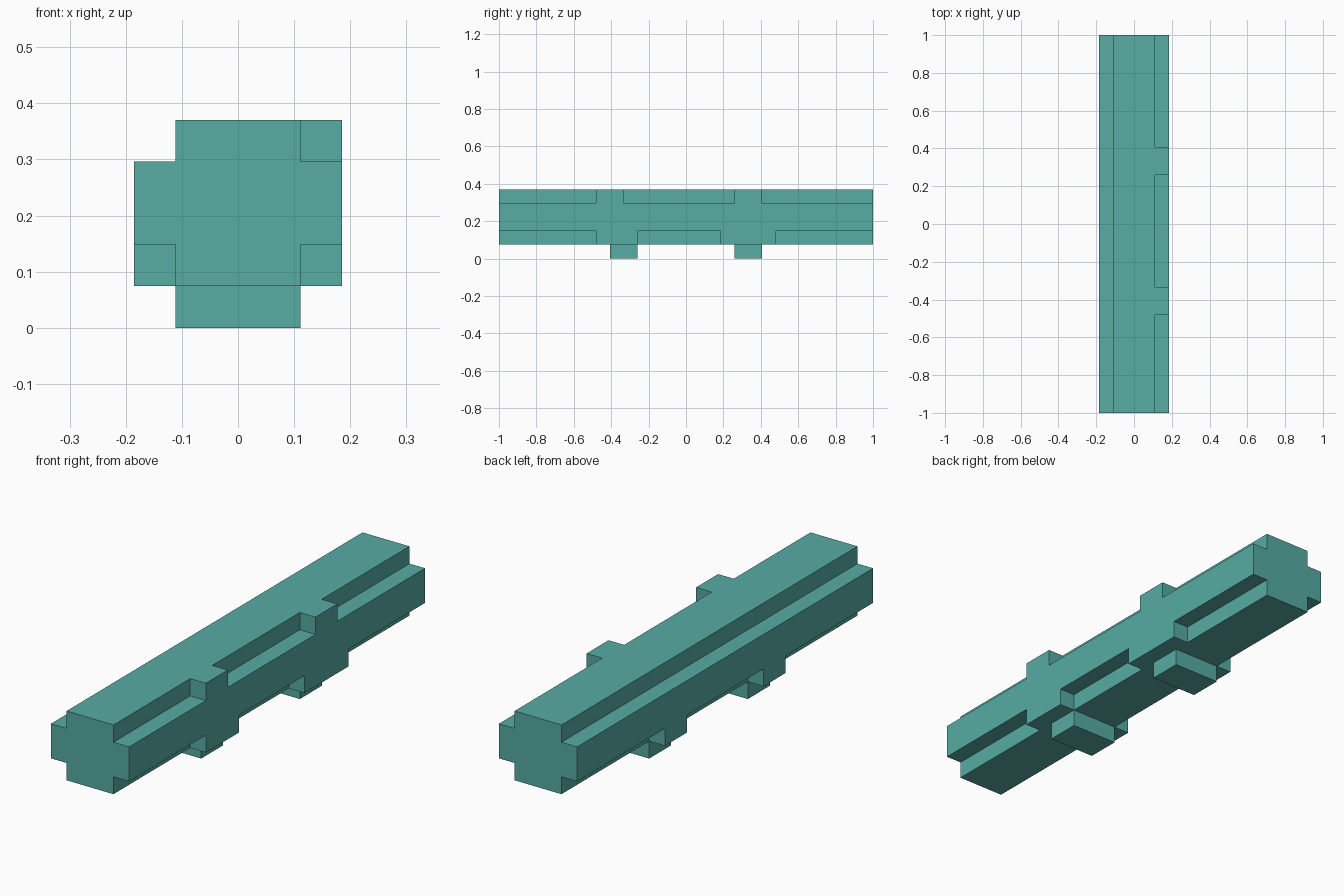
import bpy, bmesh

cube = bpy.data.objects.get("Cube")
if cube:
    bpy.data.objects.remove(cube, do_unlink=True)

U = 2 / 27  # one module; the beam is 27 modules long

# Single teal colour
teal = bpy.data.materials.new("teal")
teal.use_nodes = True
colour = (0.095, 0.413, 0.366, 1)
teal.diffuse_color = colour
teal.node_tree.nodes["Principled BSDF"].inputs["Base Color"].default_value = colour


def prism(name, profile, y0, y1):
    """Extrude an (x, z) profile from y0 to y1, all in modules."""
    bm = bmesh.new()
    face = bm.faces.new([bm.verts.new((x * U, y0 * U, z * U)) for x, z in profile])
    ext = bmesh.ops.extrude_face_region(bm, geom=[face])
    moved = [v for v in ext["geom"] if isinstance(v, bmesh.types.BMVert)]
    bmesh.ops.translate(bm, verts=moved, vec=(0, (y1 - y0) * U, 0))
    bmesh.ops.recalc_face_normals(bm, faces=bm.faces)
    mesh = bpy.data.meshes.new(name)
    bm.to_mesh(mesh)
    bm.free()
    mesh.materials.append(teal)
    ob = bpy.data.objects.new(name, mesh)
    bpy.context.collection.objects.link(ob)
    return ob


def block(name, x, z, y):
    return prism(name, [(x[0], z[0]), (x[1], z[0]), (x[1], z[1]), (x[0], z[1])], *y)


# Long beam with a rebate along each of its four edges
half = [(1.5, 1), (1.5, 2), (2.5, 2), (2.5, 4), (1.5, 4), (1.5, 5)]
beam = prism("beam", half + [(-x, z) for x, z in reversed(half)], -13.5, 13.5)

# Blocks filling the rebates, and feet below; each is sunk into the beam
parts = []
for y in ((-6.5, -4.5), (3.5, 5.5)):
    parts.append(block("upper_left_tab", (1, 2.5), (3, 5), y))
for y in ((-6.5, -3.5), (2.5, 6.5)):
    parts.append(block("lower_left_tab", (1, 2.5), (1, 3), y))
for y in ((-5.5, -3.5), (3.5, 5.5)):
    parts.append(block("lower_right_tab", (-2.5, -1), (1, 3), y))
    parts.append(block("foot", (-1.5, 1.5), (0, 2), y))

# Fuse everything into one clean solid
bpy.context.view_layer.objects.active = beam
for part in parts:
    mod = beam.modifiers.new("fuse", "BOOLEAN")
    mod.operation = "UNION"
    mod.solver = "EXACT"
    mod.object = part
    bpy.ops.object.modifier_apply(modifier=mod.name)
    bpy.data.objects.remove(part, do_unlink=True)

# Merge flush faces so that only real edges remain
bm = bmesh.new()
bm.from_mesh(beam.data)
bmesh.ops.remove_doubles(bm, verts=bm.verts, dist=1e-5)
bmesh.ops.dissolve_limit(bm, angle_limit=0.01, verts=bm.verts, edges=bm.edges)
bm.to_mesh(beam.data)
bm.free()
